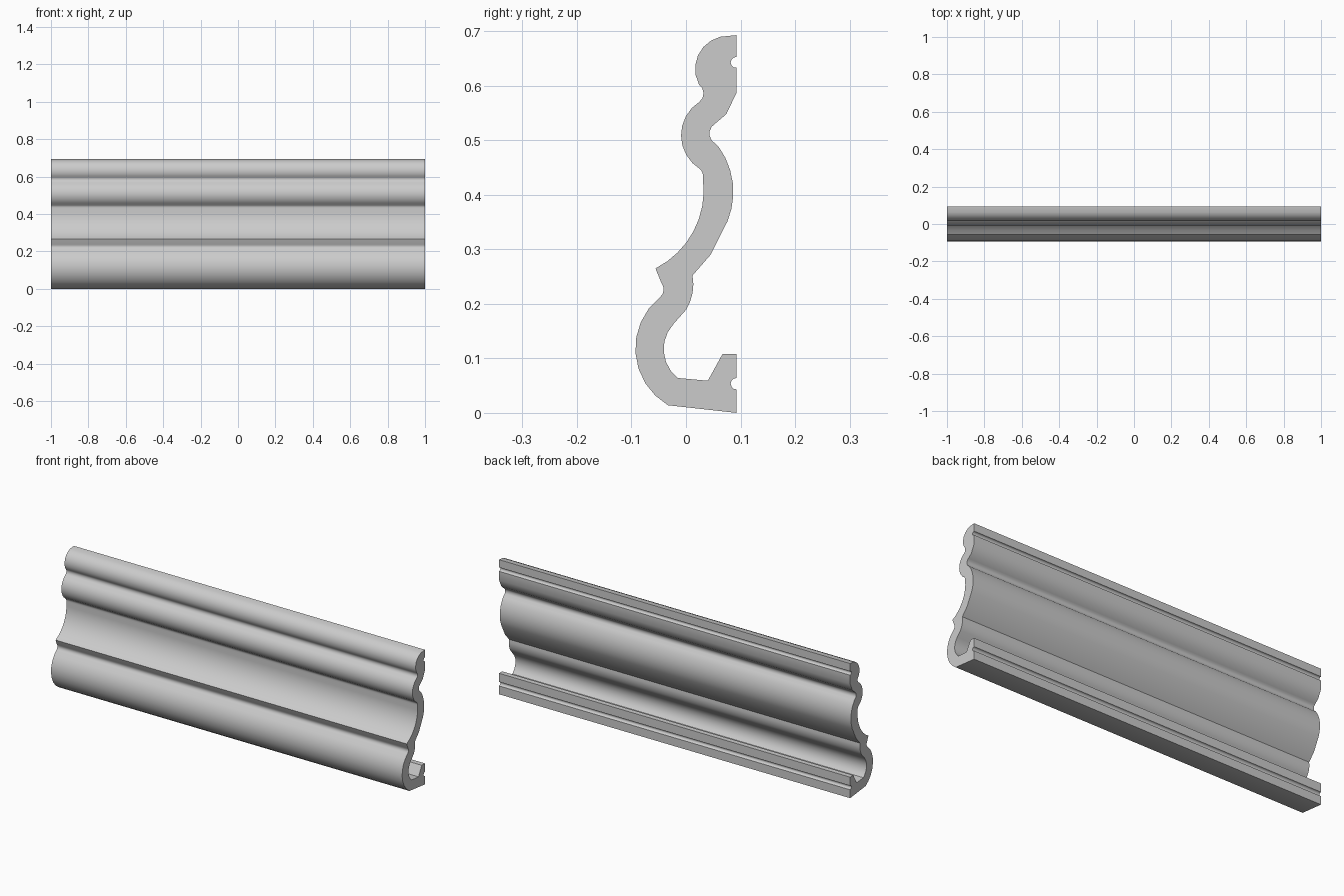
import bpy
import bmesh
import math
from mathutils import Vector

default = bpy.data.objects.get("Cube")
if default:
    bpy.data.objects.remove(default, do_unlink=True)

LENGTH = 2.0


def make_material(name, colour):
    mat = bpy.data.materials.new(name)
    mat.use_nodes = True
    mat.diffuse_color = colour
    mat.node_tree.nodes["Principled BSDF"].inputs["Base Color"].default_value = colour
    return mat


class Profile:
    """Outline in (y, z) drawn with straight lines and three-point arcs."""

    def __init__(self, y, z):
        self.points = [Vector((y, z))]

    def line(self, y, z):
        self.points.append(Vector((y, z)))

    def arc(self, via, end, steps):
        start, via, end = self.points[-1], Vector(via), Vector(end)
        b, c = via - start, end - start
        d = 2 * (b.x * c.y - b.y * c.x)
        bb, cc = b.length_squared, c.length_squared
        centre = start + Vector((c.y * bb - b.y * cc, b.x * cc - c.x * bb)) / d
        radius = (start - centre).length
        a0, a1 = (math.atan2(p.y - centre.y, p.x - centre.x) for p in (start, end))
        turn = (a1 - a0) % math.tau
        if d < 0:
            turn -= math.tau
        for i in range(1, steps):
            a = a0 + turn * i / steps
            self.points.append(centre + radius * Vector((math.cos(a), math.sin(a))))
        self.points.append(end)


# Front of the moulding, from the foot to the top
p = Profile(0.093, 0)
p.line(-0.033, 0.014)
p.arc((-0.093, 0.118), (-0.047, 0.213), 8)     # large lower bead
p.arc((-0.041, 0.226), (-0.045, 0.238), 4)     # small groove
p.line(-0.056, 0.265)
p.arc((0.012, 0.33), (0.031, 0.43), 8)         # broad cove
p.arc((0.031, 0.438), (0.026, 0.447), 3)
p.arc((-0.009, 0.513), (0.025, 0.571), 8)      # middle bead
p.arc((0.032, 0.583), (0.024, 0.602), 4)
p.arc((0.023, 0.658), (0.063, 0.69), 6)        # top bead
p.line(0.093, 0.693)

# Back of the moulding, from the top to the foot
p.line(0.093, 0.653)
p.arc((0.082, 0.643), (0.093, 0.633), 6)       # upper keyhole groove
p.line(0.093, 0.588)
p.line(0.074, 0.548)
p.line(0.054, 0.531)
p.arc((0.043, 0.512), (0.047, 0.5), 4)
p.line(0.06, 0.488)
p.arc((0.083, 0.438), (0.065, 0.33), 7)        # back of the cove
p.line(0.045, 0.29)
p.line(0.012, 0.252)
p.arc((0.011, 0.215), (0, 0.189), 4)
p.line(-0.023, 0.163)
p.arc((-0.041, 0.115), (-0.015, 0.064), 6)     # hollow of the lower bead
p.line(0.04, 0.059)
p.line(0.067, 0.108)
p.line(0.093, 0.108)
p.line(0.093, 0.064)
p.arc((0.082, 0.053), (0.093, 0.043), 6)       # lower keyhole groove

# Sweep the outline along x
bm = bmesh.new()
end_cap = bm.faces.new([bm.verts.new((-LENGTH / 2, q.x, q.y)) for q in p.points])
swept = bmesh.ops.extrude_face_region(bm, geom=[end_cap], use_keep_orig=True)
moved = [v for v in swept["geom"] if isinstance(v, bmesh.types.BMVert)]
bmesh.ops.translate(bm, verts=moved, vec=(LENGTH, 0, 0))
bmesh.ops.recalc_face_normals(bm, faces=bm.faces)
mesh = bpy.data.meshes.new("moulding")
bm.to_mesh(mesh)
bm.free()

moulding = bpy.data.objects.new("moulding", mesh)
bpy.context.collection.objects.link(moulding)
mesh.materials.append(make_material("light grey plaster", (0.6, 0.6, 0.6, 1)))

bpy.ops.object.select_all(action="DESELECT")
moulding.select_set(True)
bpy.context.view_layer.objects.active = moulding
bpy.ops.object.shade_smooth_by_angle(angle=math.radians(35))
